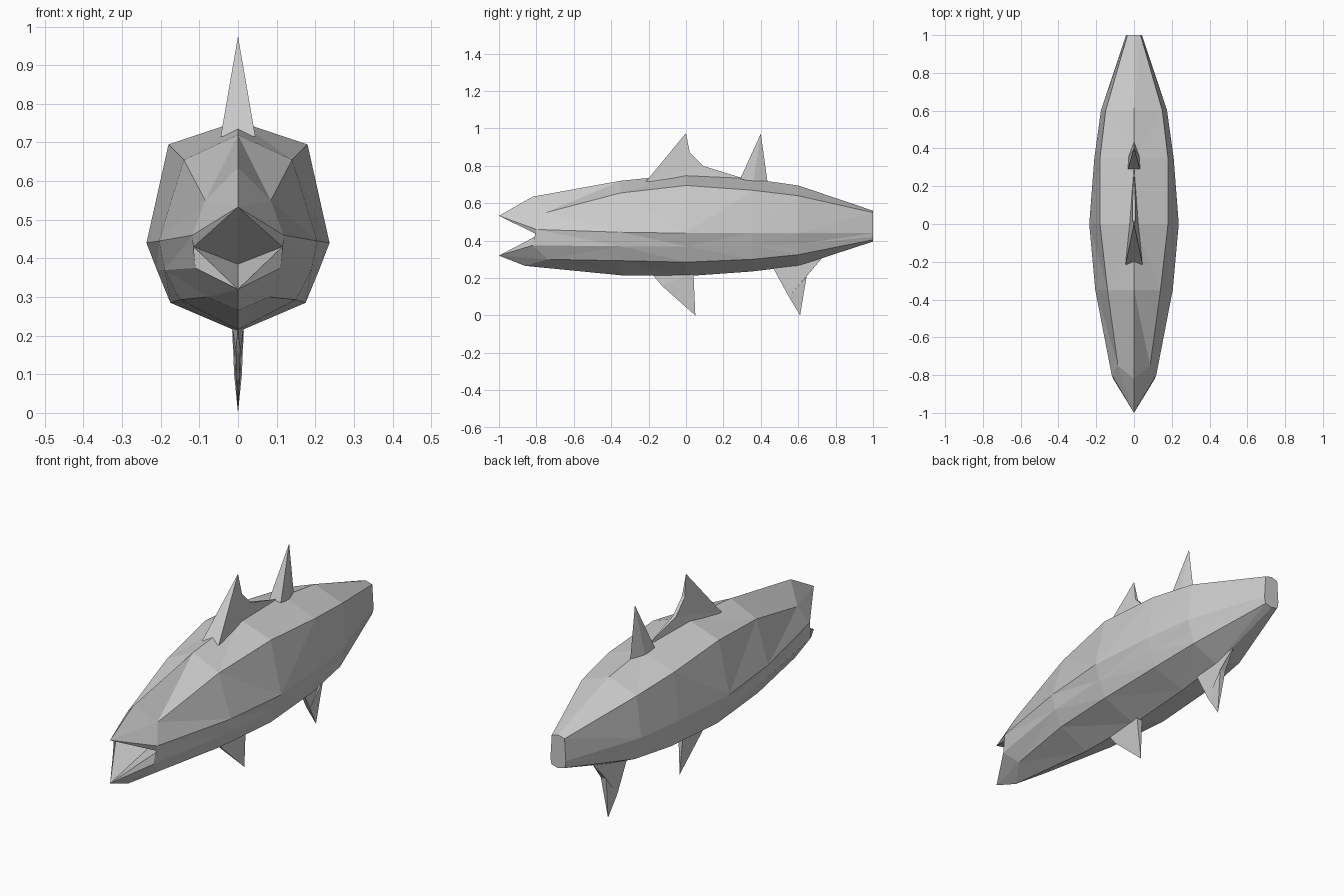
import bpy
import bmesh

old = bpy.data.objects.get("Cube")
if old:
    bpy.data.objects.remove(old)

grey = bpy.data.materials.new("fish grey")
grey.use_nodes = True
colour = (0.6, 0.6, 0.6, 1)
grey.diffuse_color = colour
grey.node_tree.nodes["Principled BSDF"].inputs["Base Color"].default_value = colour


def finish(bm, name):
    """Facet the mesh, face it outwards and link it as an object."""
    bmesh.ops.recalc_face_normals(bm, faces=bm.faces)
    bmesh.ops.triangulate(bm, faces=bm.faces, ngon_method='EAR_CLIP')
    mesh = bpy.data.meshes.new(name)
    bm.to_mesh(mesh)
    bm.free()
    mesh.materials.append(grey)
    obj = bpy.data.objects.new(name, mesh)
    bpy.context.collection.objects.link(obj)
    return obj


# Body: lines running from head to tail, each with widths and heights per station
stations = [-.8, -.35, 0, .35, .6, 1]
flat = [0] * len(stations)
lines = {
    "back": (-.82, flat, [.635, .72, .755, .73, .695, .56]),
    "shoulder": (-.75, [.085, .14, .18, .18, .15, .035], [.55, .655, .695, .67, .64, .55]),
    "side": (-.8, [.118, .205, .237, .21, .175, .042], [.46, .445, .44, .44, .44, .44]),
    "gill": (-.82, [.11, .19, .21, .19, .155, .04], [.375, .37, .37, .375, .38, .42]),
    "chine": (-.74, [.08, .15, .175, .165, .14, .035], [.3, .293, .285, .3, .325, .405]),
    "belly": (-.86, flat, [.265, .215, .21, .235, .265, .395]),
}

bm = bmesh.new()
grid = []
for front, widths, heights in lines.values():
    ys = [front] + stations[1:]
    grid.append([bm.verts.new(p) for p in zip(widths, ys, heights)])
for upper, lower in zip(grid, grid[1:]):
    for i in range(len(stations) - 1):
        bm.faces.new((upper[i], upper[i + 1], lower[i + 1], lower[i]))

# Flat tail end
bm.faces.new([line[-1] for line in grid])

# Head with an open wedge-shaped mouth
nose = bm.verts.new((0, -1, .533))
jaw = bm.verts.new((0, -1, .32))
throat = bm.verts.new((0, -.68, .385))
corner = bm.verts.new((.115, -.79, .43))
back, shoulder, side, gill, chine, belly = [line[0] for line in grid]
for tri in [(nose, back, shoulder), (nose, shoulder, side),
            (nose, side, corner), (nose, corner, throat),
            (side, gill, corner),
            (jaw, throat, corner), (jaw, corner, gill),
            (jaw, gill, chine), (jaw, chine, belly)]:
    bm.faces.new(tri)

# Mirror the half body across the centre
bmesh.ops.mirror(bm, geom=bm.verts[:] + bm.edges[:] + bm.faces[:],
                 axis='X', merge_dist=.0005)
bmesh.ops.remove_doubles(bm, verts=bm.verts, dist=.0005)
finish(bm, "body")


def fin(name, outline):
    """Closed fin from an outline of (y, z, half width) points."""
    bm = bmesh.new()
    sides = [[bm.verts.new((s * w, y, z)) for y, z, w in outline] for s in (-1, 1)]
    left, right = sides
    bm.faces.new(left)
    bm.faces.new(right)
    for i in range(len(outline)):
        bm.faces.new((left[i - 1], left[i], right[i], right[i - 1]))
    bmesh.ops.remove_doubles(bm, verts=bm.verts, dist=.0005)
    finish(bm, name)


# Fins: wide at the leading base and pointed at the tip
fin("front_dorsal_fin", [(-.215, .715, .045), (0, .975, 0), (.02, .87, .008),
                         (.09, .8, .008), (.3, .735, 0)])
fin("rear_dorsal_fin", [(.29, .73, .032), (.4, .972, 0), (.435, .72, 0),
                        (.36, .715, .028)])
fin("front_belly_fin", [(-.18, .22, 0), (-.13, .16, .006), (.05, 0, 0),
                        (.04, .225, .015)])
fin("rear_belly_fin", [(.46, .265, .008), (.55, .1, .01), (.61, 0, 0),
                       (.645, .21, .015), (.73, .31, 0)])
